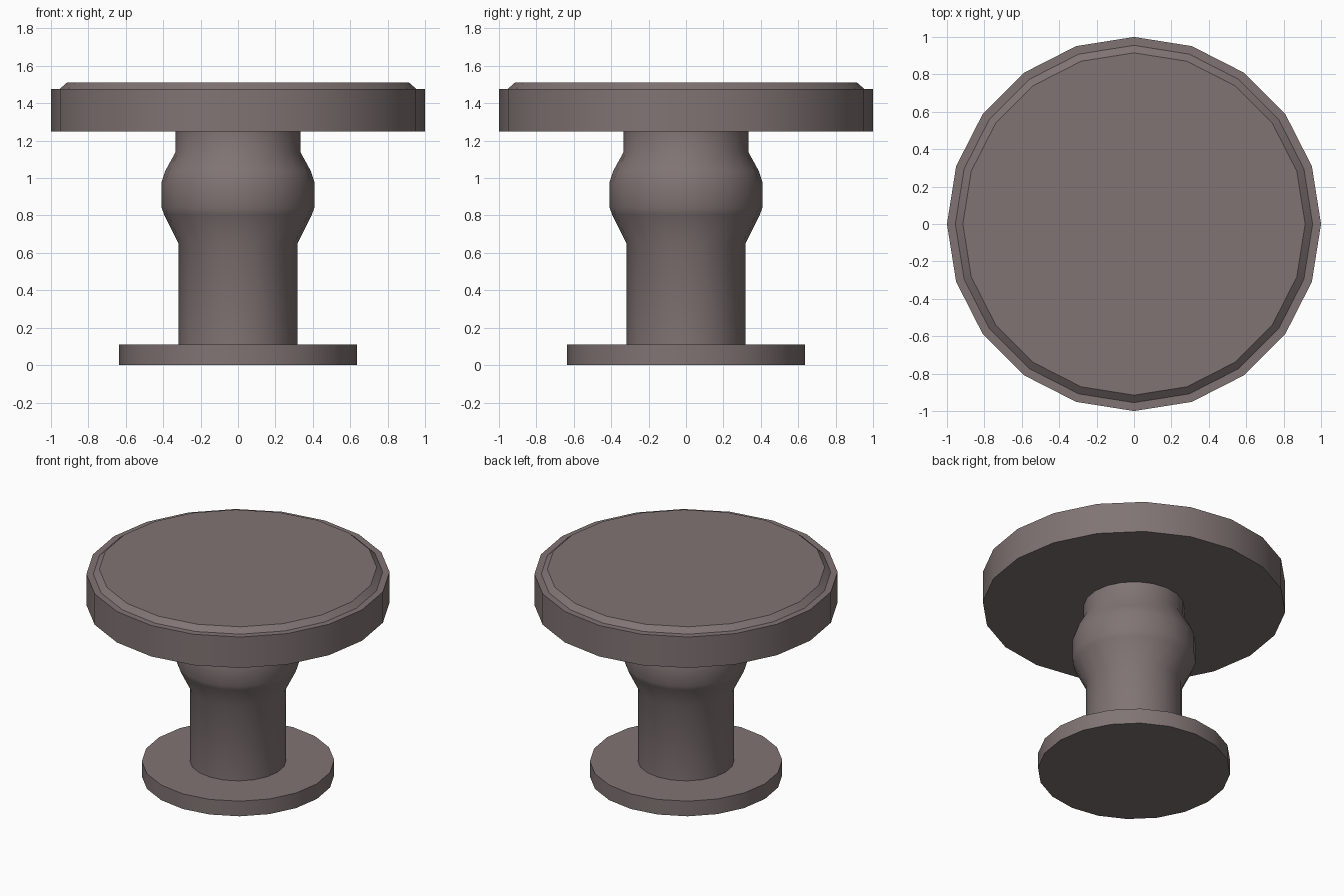
import bpy, bmesh
from math import cos, sin, tau, radians

default = bpy.data.objects.get("Cube")
if default:
    bpy.data.objects.remove(default, do_unlink=True)

SIDES = 20

metal = bpy.data.materials.new("warm grey metal")
colour = (0.22, 0.175, 0.175, 1)
metal.diffuse_color = colour
metal.use_nodes = True
metal.node_tree.nodes["Principled BSDF"].inputs["Base Color"].default_value = colour


def lathe(name, profile):
    """Spin (radius, height) points round z and cap both ends."""
    bm = bmesh.new()
    rings = []
    for r, z in profile:
        rings.append([bm.verts.new((r * cos(tau * i / SIDES), r * sin(tau * i / SIDES), z))
                      for i in range(SIDES)])
    for low, high in zip(rings, rings[1:]):
        for i in range(SIDES):
            j = (i + 1) % SIDES
            bm.faces.new((low[i], low[j], high[j], high[i]))
    bm.faces.new(rings[0][::-1])
    bm.faces.new(rings[-1])
    mesh = bpy.data.meshes.new(name)
    bm.to_mesh(mesh)
    bm.free()
    mesh.materials.append(metal)
    obj = bpy.data.objects.new(name, mesh)
    bpy.context.collection.objects.link(obj)
    bpy.ops.object.select_all(action="DESELECT")
    obj.select_set(True)
    bpy.context.view_layer.objects.active = obj
    bpy.ops.object.shade_smooth_by_angle(angle=radians(30))
    return obj


# Foot disc
lathe("base_disc", [(0.635, 0), (0.635, 0.11)])

# Stem with its rounded bulge and neck
lathe("stem", [(0.318, 0.11), (0.318, 0.65), (0.395, 0.805), (0.408, 0.84),
               (0.408, 0.98), (0.388, 1.04), (0.333, 1.14), (0.333, 1.25)])

# Wide head with a stepped, chamfered cap
lathe("head_disc", [(1, 1.25), (1, 1.475), (0.955, 1.475), (0.915, 1.51)])
